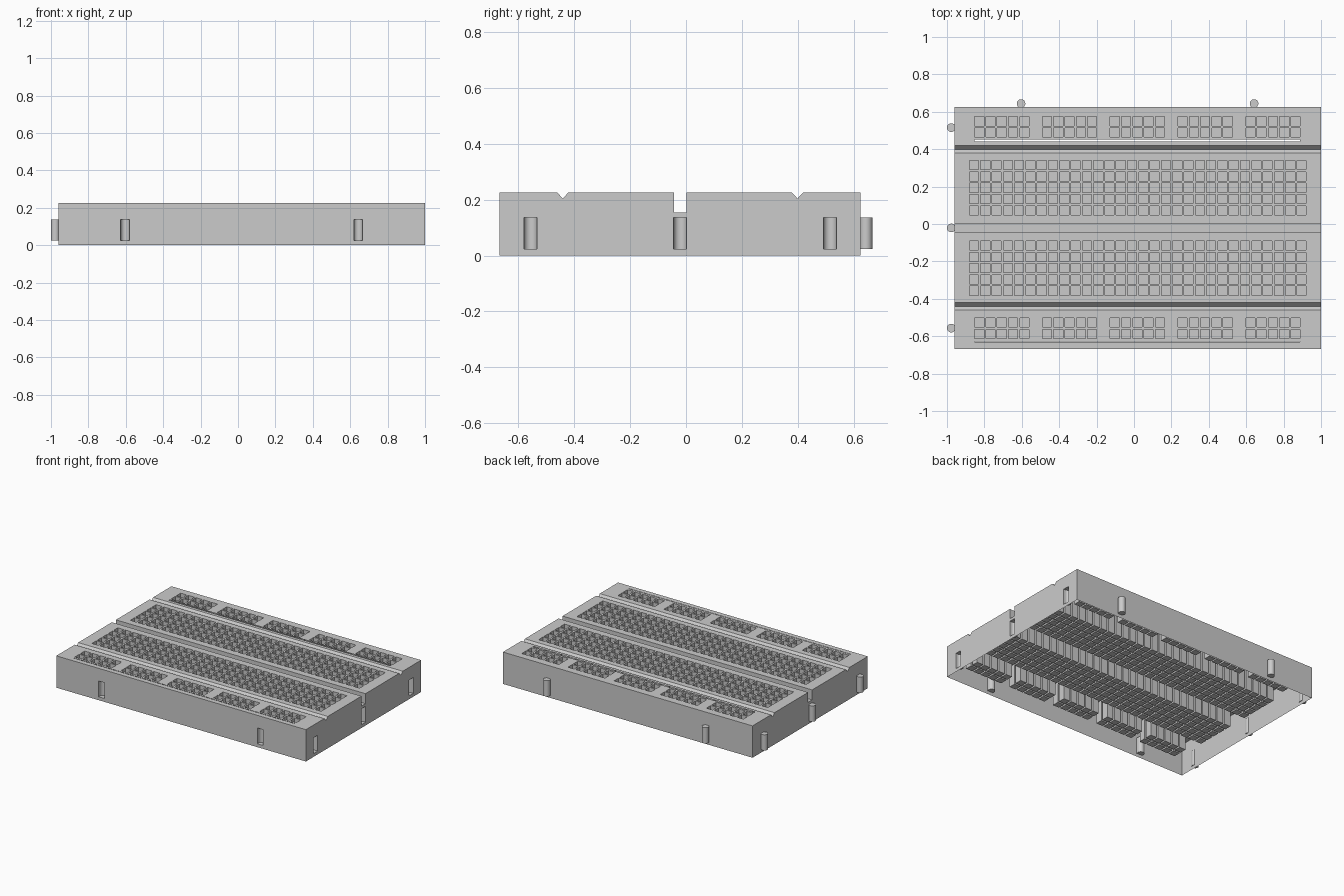
import bpy, bmesh, math
from mathutils import Vector

if "Cube" in bpy.data.objects:
    bpy.data.objects.remove(bpy.data.objects["Cube"])

grey = bpy.data.materials.new("light_grey")
grey.use_nodes = True
colour = (0.6, 0.6, 0.6, 1)
grey.diffuse_color = colour
grey.node_tree.nodes["Principled BSDF"].inputs["Base Color"].default_value = colour

# Main dimensions
X0, X1 = -0.96, 1.0
CY = -0.021
Y0, Y1 = CY - 0.646, CY + 0.646
TOP, CHANNEL_Z, GROOVE_Z = 0.226, 0.155, 0.204
BAND = 0.15                          # walls are cut by sockets below this height
POCKET_Z = 0.078
PITCH, HOLE = 0.0604, 0.0487
PEG_R, PEG_Z0, PEG_Z1 = 0.023, 0.024, 0.136
LONG_X = [-0.604, 0.642]              # connectors on the front and back
END_Y = [CY - 0.536, CY, CY + 0.536]  # connectors on the two ends
UP = Vector((0, 0, 1))


def face(bm, points, facing):
    """Add a face and turn it towards the given direction."""
    f = bm.faces.new([bm.verts.new(p) for p in points])
    f.normal_update()
    if f.normal.dot(Vector(facing)) < 0:
        f.normal_flip()
    return f


def finish(bm, name, smooth=False):
    bmesh.ops.remove_doubles(bm, verts=bm.verts[:], dist=0.00001)
    mesh = bpy.data.meshes.new(name)
    for f in bm.faces:
        f.smooth = smooth
    bm.to_mesh(mesh)
    bm.free()
    if smooth:
        mesh.set_sharp_from_angle(angle=math.radians(40))
    mesh.materials.append(grey)
    ob = bpy.data.objects.new(name, mesh)
    bpy.context.collection.objects.link(ob)


def rect(bm, xa, xb, ya, yb, z, z2=None):
    z2 = z if z2 is None else z2
    face(bm, [(xa, ya, z), (xb, ya, z), (xb, yb, z2), (xa, yb, z2)], UP)


def spans(centres, width, lo, hi):
    """Split a range into solid and open intervals."""
    out, at = [], lo
    for c in centres:
        out += [(at, c - width / 2, False), (c - width / 2, c + width / 2, True)]
        at = c + width / 2
    return out + [(at, hi, False)]


def pocket(bm, xa, xb, ya, yb):
    """Square blind shaft hanging below the top plate."""
    ring = [(xa, ya), (xb, ya), (xb, yb), (xa, yb)]
    mid = Vector(((xa + xb) / 2, (ya + yb) / 2, 0))
    for a, b in zip(ring, ring[1:] + ring[:1]):
        pts = [(*a, TOP), (*b, TOP), (*b, POCKET_Z), (*a, POCKET_Z)]
        side = (Vector((*a, 0)) + Vector((*b, 0))) / 2
        face(bm, pts, mid - side)
    rect(bm, xa, xb, ya, yb, POCKET_Z)


def perforated(plate, pockets, ya, yb, columns, rows):
    for xa, xb, open_x in spans(columns, HOLE, X0, X1):
        for y_lo, y_hi, open_y in spans(rows, HOLE, ya, yb):
            if open_x and open_y:
                pocket(pockets, xa, xb, y_lo, y_hi)
            else:
                rect(plate, xa, xb, y_lo, y_hi, TOP)


def centred(middle, count):
    return [middle + (i - (count - 1) / 2) * PITCH for i in range(count)]


main_columns = centred(0.02, 30)
rail_columns = [x for i, x in enumerate(centred(0.018, 29)) if i % 6 != 5]

# Top plate with its contact pockets, grooves and centre channel
plate, pockets = bmesh.new(), bmesh.new()
half_groove, half_channel = 0.02, 0.0225
for s in (-1, 1):
    groove = CY + s * 0.42
    edge = CY + s * half_channel
    ya, yb = sorted((edge, groove - s * half_groove))
    perforated(plate, pockets, ya, yb, main_columns, centred(CY + s * 0.215, 5))

    rect(plate, X0, X1, groove - half_groove, groove, TOP, GROOVE_Z)
    rect(plate, X0, X1, groove, groove + half_groove, GROOVE_Z, TOP)
    face(plate, [(X0, edge, TOP), (X1, edge, TOP), (X1, edge, CHANNEL_Z),
                 (X0, edge, CHANNEL_Z)], (0, -s, 0))

    # Power rail, with a narrow slit beside its holes
    rail = CY + s * 0.538 + 0.002
    slit = rail - 0.073
    slit_half = 0.0045 if s > 0 else 0.0015
    ya, yb = sorted((groove + s * half_groove, CY + s * 0.646))
    xa, xb = rail_columns[0] - HOLE / 2, rail_columns[-1] + HOLE / 2
    rect(plate, X0, X1, ya, slit - slit_half, TOP)
    rect(plate, X0, xa, slit - slit_half, slit + slit_half, TOP)
    rect(plate, xb, X1, slit - slit_half, slit + slit_half, TOP)
    perforated(plate, pockets, slit + slit_half, yb, rail_columns, centred(rail, 2))
rect(plate, X0, X1, CY - half_channel, CY + half_channel, CHANNEL_Z)
finish(plate, "top_plate")
finish(pockets, "contact_pockets")


# Side walls, with rounded sockets on the front and one end
def wall(bm, sockets, place, lo, hi, centres, out):
    for a, b, is_socket in spans(centres, 2 * PEG_R, lo, hi):
        for za, zb in ((0, PEG_Z0), (PEG_Z0, PEG_Z1), (PEG_Z1, BAND)):
            if not (is_socket and za == PEG_Z0):
                face(bm, [place(a, 0, za), place(b, 0, za),
                          place(b, 0, zb), place(a, 0, zb)], out)
    for c in centres:
        depth, n = 0.014, 14
        arc = [(c - PEG_R * math.cos(math.pi * i / n),
                depth + PEG_R * math.sin(math.pi * i / n)) for i in range(n + 1)]
        arc = [(c - PEG_R, 0)] + arc + [(c + PEG_R, 0)]
        for p, q in zip(arc, arc[1:]):
            mid = Vector(place((p[0] + q[0]) / 2, (p[1] + q[1]) / 2, 0))
            face(sockets, [place(*p, PEG_Z0), place(*q, PEG_Z0),
                           place(*q, PEG_Z1), place(*p, PEG_Z1)],
                 Vector(place(c, depth / 2, 0)) - mid)
        face(sockets, [place(*p, PEG_Z0) for p in arc], UP)
        face(sockets, [place(*p, PEG_Z1) for p in arc], -UP)


walls, sockets = bmesh.new(), bmesh.new()
wall(walls, sockets, lambda t, d, z: (t, Y0 + d, z), X0, X1, LONG_X, (0, -1, 0))
wall(walls, sockets, lambda t, d, z: (t, Y1 - d, z), X0, X1, [], (0, 1, 0))
wall(walls, sockets, lambda t, d, z: (X1 - d, t, z), Y0, Y1, END_Y, (1, 0, 0))
wall(walls, sockets, lambda t, d, z: (X0 + d, t, z), Y0, Y1, [], (-1, 0, 0))
for y, s in ((Y0, -1), (Y1, 1)):
    face(walls, [(X0, y, BAND), (X1, y, BAND), (X1, y, TOP), (X0, y, TOP)], (0, s, 0))

# Notched upper outline of both ends
half = [(half_channel, CHANNEL_Z), (half_channel, TOP), (0.40, TOP),
        (0.42, GROOVE_Z), (0.44, TOP), (0.646, TOP), (0.646, BAND)]
outline = [(CY + y, z) for y, z in half] + [(CY - y, z) for y, z in reversed(half)]
for x, s in ((X0, -1), (X1, 1)):
    face(walls, [(x, y, z) for y, z in outline], (s, 0, 0))
finish(walls, "side_walls")
finish(sockets, "joining_sockets", smooth=True)

# Joining pegs on the back and the other end
pegs = bmesh.new()
spots = [(x, Y1 + 0.019) for x in LONG_X] + [(X0 - 0.017, y) for y in END_Y]
for x, y in spots:
    made = bmesh.ops.create_cone(pegs, cap_ends=True, segments=28, radius1=PEG_R,
                                 radius2=PEG_R, depth=PEG_Z1 - PEG_Z0)
    bmesh.ops.translate(pegs, verts=made["verts"],
                        vec=(x, y, (PEG_Z0 + PEG_Z1) / 2))
finish(pegs, "joining_pegs", smooth=True)
